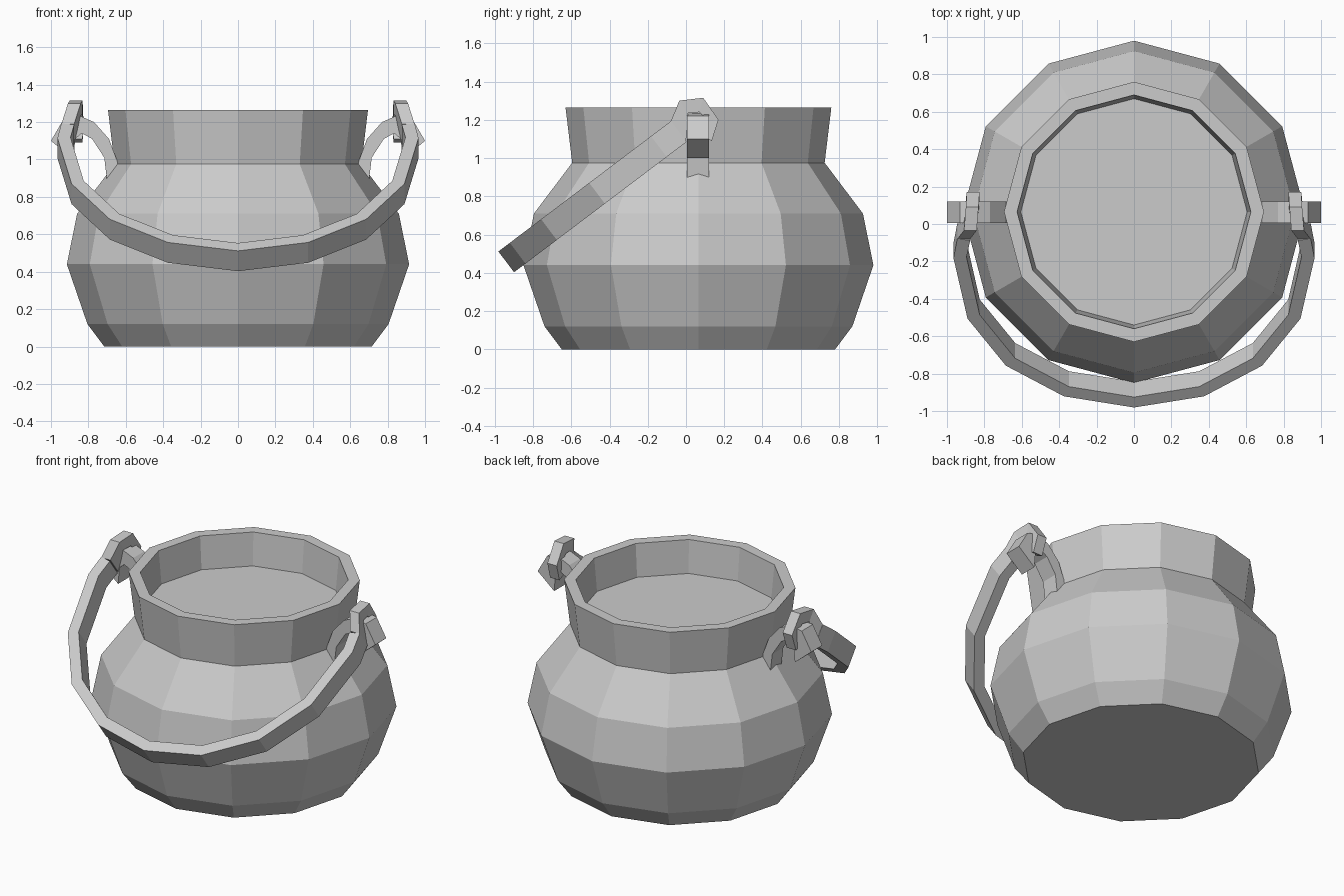
import bpy, bmesh
from math import cos, sin, pi
from mathutils import Vector

if "Cube" in bpy.data.objects:
    bpy.data.objects.remove(bpy.data.objects["Cube"])

SIDES, CY = 12, 0.065


def make(name, verts, faces, fix=True):
    me = bpy.data.meshes.new(name)
    me.from_pydata([tuple(v) for v in verts], [], faces)
    if fix:
        bm = bmesh.new()
        bm.from_mesh(me)
        bmesh.ops.recalc_face_normals(bm, faces=bm.faces)
        bm.to_mesh(me)
        bm.free()
    ob = bpy.data.objects.new(name, me)
    bpy.context.collection.objects.link(ob)
    return ob


def ring(r, z):
    return [(r * cos(2 * pi * i / SIDES), CY + r * sin(2 * pi * i / SIDES), z)
            for i in range(SIDES)]


def loft(name, sections):
    """Skin a strip through four-cornered cross-sections, with end caps."""
    verts = [v for s in sections for v in s]
    n = len(sections)
    faces = [(4 * k + i, 4 * k + (i + 1) % 4, 4 * k + 4 + (i + 1) % 4, 4 * k + 4 + i)
             for k in range(n - 1) for i in range(4)]
    faces += [(3, 2, 1, 0), tuple(range(4 * n - 4, 4 * n))]
    return make(name, verts, faces)


# Pot: turned profile, up the outside, over the rim and down the inside
profile = [(0.715, 0), (0.805, 0.12), (0.915, 0.44), (0.86, 0.71), (0.66, 0.975),
           (0.695, 1.265), (0.625, 1.265), (0.605, 1.05)]
verts = [v for r, z in profile for v in ring(r, z)]
faces = [(j * SIDES + i, j * SIDES + (i + 1) % SIDES,
          (j + 1) * SIDES + (i + 1) % SIDES, (j + 1) * SIDES + i)
         for j in range(len(profile) - 1) for i in range(SIDES)]
faces.append(tuple(reversed(range(SIDES))))
make("pot_body", verts, faces, fix=False)

# Flat surface of the contents
make("contents", ring(0.605, 1.05), [tuple(range(SIDES))], fix=False)

# Bail handle: outline (x, s) in a plane tilted forward and down
half = [(0, 0), (0.375, 0.075), (0.685, 0.28), (0.89, 0.595), (0.965, 1.0), (0.945, 1.13)]
path = [Vector((-x, s)) for x, s in reversed(half[1:])] + [Vector(p) for p in half]
base, d, nrm = Vector((-0.94, 0.457)), Vector((0.798, 0.603)), Vector((-0.603, 0.798))
sections = []
for k, p in enumerate(path):
    t = (path[min(k + 1, len(path) - 1)] - path[max(k - 1, 0)]).normalized()
    q = p + Vector((-t.y, t.x)) * 0.07
    sec = []
    for pt, w in ((p, -0.068), (p, 0.068), (q, 0.068), (q, -0.068)):
        yz = base + d * pt.y + nrm * w
        sec.append((pt.x, yz.x, yz.y))
    sections.append(sec)
loft("bail_handle", sections)

# Hook outline: x centre, outer (y, z), inner (y, z), curling over the lug
hook = [(0.91, (-0.08, 1.19), (0.0, 1.084)),
        (0.875, (-0.035, 1.30), (0.01, 1.235)),
        (0.865, (0.09, 1.315), (0.07, 1.24)),
        (0.86, (0.17, 1.20), (0.115, 1.19)),
        (0.865, (0.135, 1.09), (0.09, 1.11))]
# Lug outline: upper/inner-side (x, z), lower/outer-side (x, z)
lug = [((0.63, 0.95), (0.70, 0.885)),
       ((0.69, 1.11), (0.715, 1.01)),
       ((0.77, 1.20), (0.78, 1.11)),
       ((0.85, 1.235), (0.835, 1.14)),
       ((0.93, 1.22), (0.87, 1.11)),
       ((1.0, 1.10), (0.88, 1.0))]
for side, m in (("left", -1), ("right", 1)):
    loft("bail_hook_" + side,
         [[(m * (x - 0.034), *o), (m * (x + 0.034), *o),
           (m * (x + 0.034), *i), (m * (x - 0.034), *i)] for x, o, i in hook])
    loft("lug_" + side,
         [[(m * a[0], 0.005, a[1]), (m * a[0], 0.12, a[1]),
           (m * b[0], 0.12, b[1]), (m * b[0], 0.005, b[1])] for a, b in lug])
